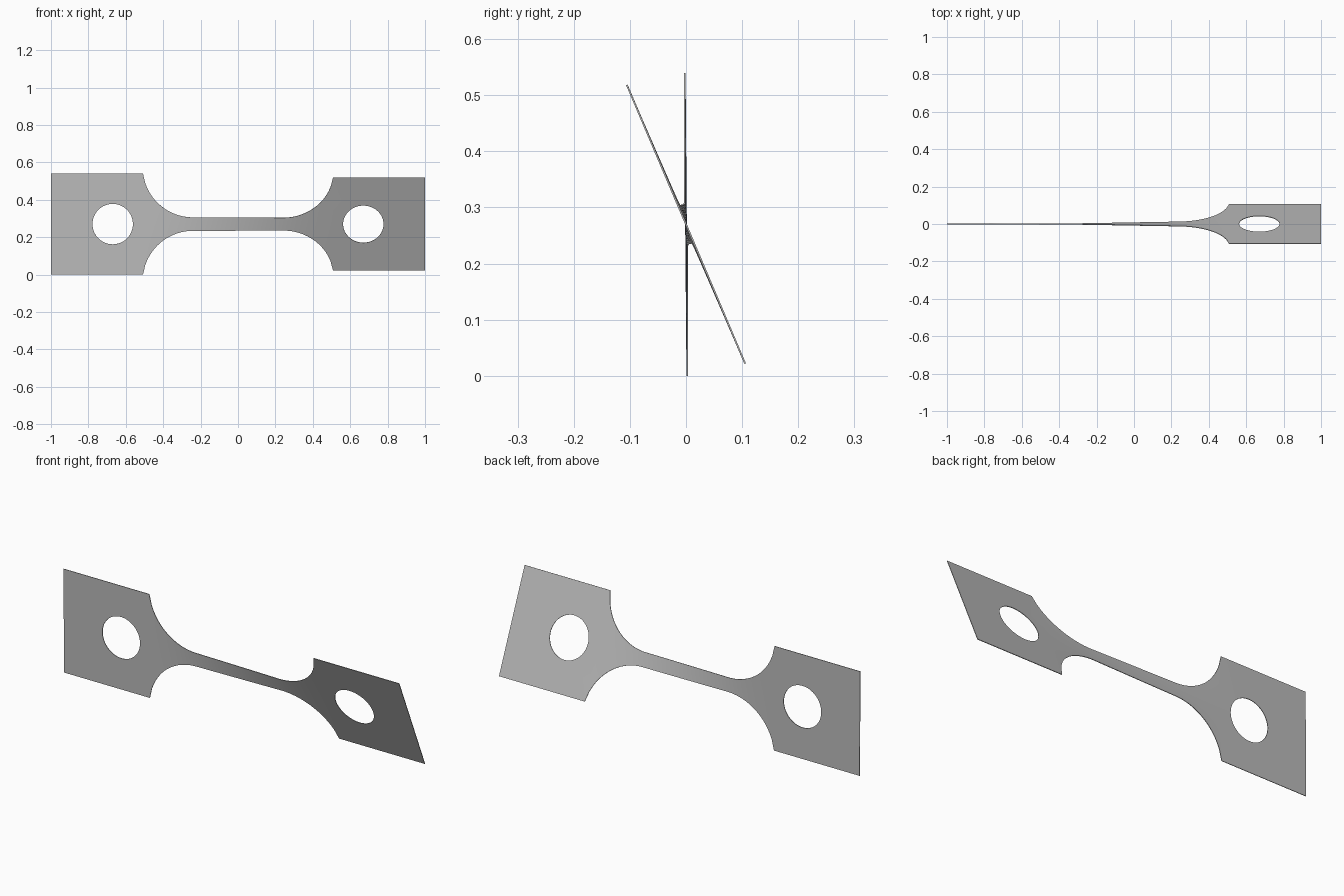
import bpy, bmesh, math

cube = bpy.data.objects.get("Cube")
if cube:
    bpy.data.objects.remove(cube, do_unlink=True)

HALF_H, NECK, FILLET = 0.27, 0.036, 0.27      # head half height, neck half height, fillet radius
HEAD_X, HOLE_X, HOLE_R = 0.508, 0.67, 0.108   # inner head edge, hole centre and radius
ROWS, COLS = 16, 80
TWIST_START, TWIST_END = math.radians(0.5), math.radians(23)
THICK = 0.003
lift = NECK + FILLET
FILLET_X = HEAD_X - math.sqrt(FILLET**2 - (lift - HALF_H)**2)


def half_height(x):
    """Half height of the flat strip at x."""
    d = abs(x) - FILLET_X
    if d <= 0:
        return NECK
    return min(HALF_H, lift - math.sqrt(max(0, FILLET**2 - d * d)))


# Twist grows fastest where the strip is narrow
xs = [-HEAD_X + 2 * HEAD_X * i / COLS for i in range(COLS + 1)]
turn = [0.0]
for a, b in zip(xs, xs[1:]):
    turn.append(turn[-1] + 1 / half_height((a + b) / 2))
angles = [TWIST_START + (TWIST_END - TWIST_START) * t / turn[-1] for t in turn]

bm = bmesh.new()


def point(x, s, angle):
    return bm.verts.new((x, -s * math.sin(angle), HALF_H + s * math.cos(angle)))


def bridge(first, second):
    for i in range(len(first) - 1):
        bm.faces.new((first[i], second[i], second[i + 1], first[i + 1]))


# Neck with fillets
columns = [[point(x, half_height(x) * (2 * r / ROWS - 1), a) for r in range(ROWS + 1)]
           for x, a in zip(xs, angles)]
for left, right in zip(columns, columns[1:]):
    bridge(left, right)

# Square heads, each a ring of faces from the round hole to the outer edge
for side, angle in ((-1, TWIST_START), (1, TWIST_END)):
    corners = [(1, HALF_H), (HEAD_X, HALF_H), (HEAD_X, -HALF_H), (1, -HALF_H)]
    outer, inner = [], []
    for k in range(4):
        (x0, s0), (x1, s1) = corners[k], corners[(k + 1) % 4]
        for i in range(ROWS):
            t = i / ROWS
            outer.append(point(side * (x0 + (x1 - x0) * t), s0 + (s1 - s0) * t, angle))
            a = math.pi / 4 + math.pi / 2 * (k + t)
            inner.append(point(side * (HOLE_X + HOLE_R * math.cos(a)), HOLE_R * math.sin(a), angle))
    bridge(outer + outer[:1], inner + inner[:1])

bmesh.ops.remove_doubles(bm, verts=bm.verts, dist=0.0001)
bmesh.ops.recalc_face_normals(bm, faces=bm.faces)
mesh = bpy.data.meshes.new("twisted_strip")
bm.to_mesh(mesh)
bm.free()
strip = bpy.data.objects.new("twisted_strip", mesh)
bpy.context.collection.objects.link(strip)

# Sheet thickness
solid = strip.modifiers.new("thickness", 'SOLIDIFY')
solid.thickness = THICK
solid.offset = 0

# Plain grey metal
grey = bpy.data.materials.new("grey_metal")
grey.use_nodes = True
colour = (0.5, 0.5, 0.5, 1)
grey.diffuse_color = colour
grey.node_tree.nodes["Principled BSDF"].inputs["Base Color"].default_value = colour
mesh.materials.append(grey)

bpy.context.view_layer.objects.active = strip
strip.select_set(True)
bpy.ops.object.modifier_apply(modifier=solid.name)
bpy.ops.object.shade_smooth_by_angle(angle=math.radians(30))
